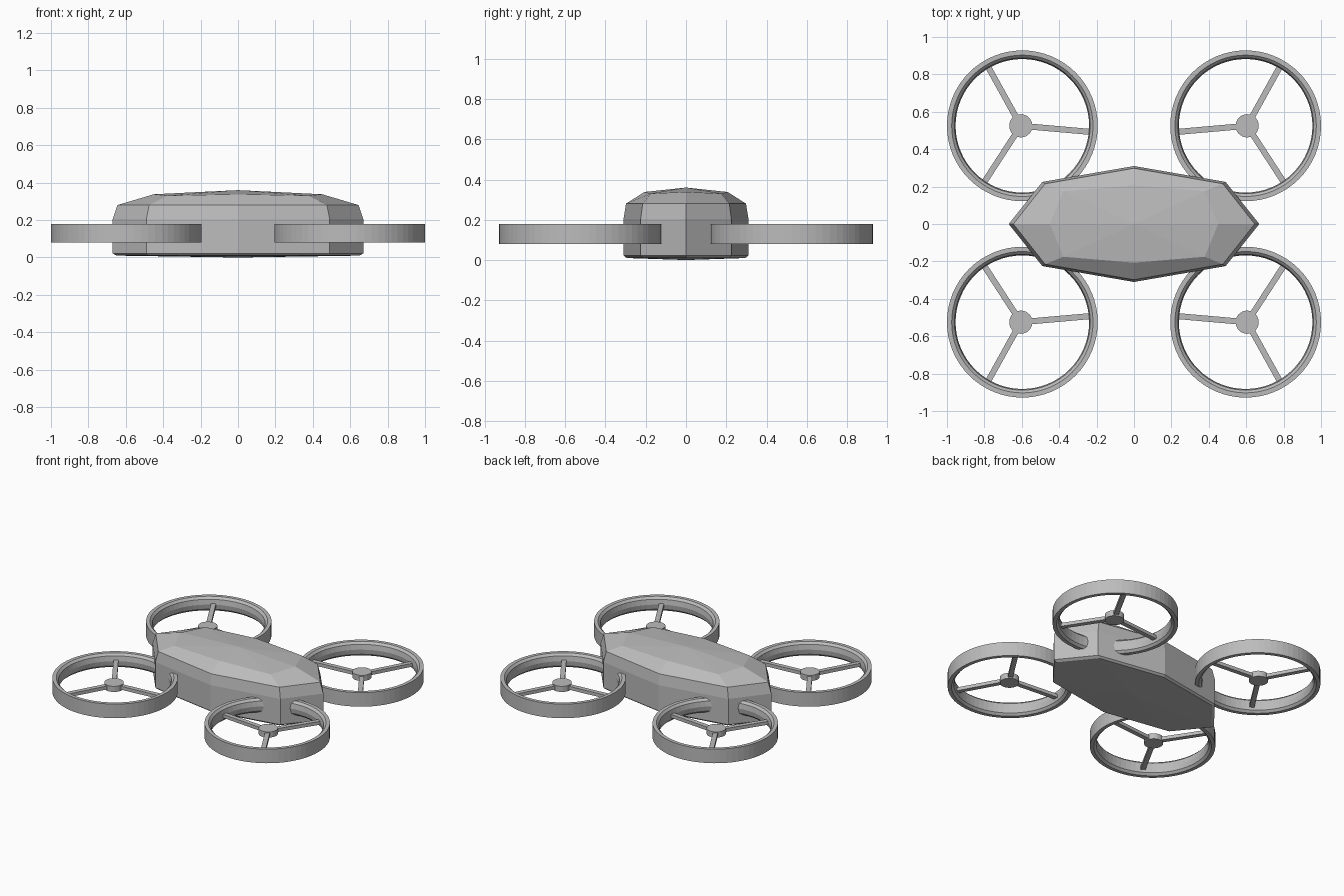
import bpy, bmesh
from math import cos, sin, pi, radians
from mathutils import Matrix, Vector

cube = bpy.data.objects.get("Cube")
if cube:
    bpy.data.objects.remove(cube)

grey = bpy.data.materials.new("plain_grey")
grey.use_nodes = True
grey.diffuse_color = (0.5, 0.5, 0.5, 1)
grey.node_tree.nodes["Principled BSDF"].inputs["Base Color"].default_value = (0.5, 0.5, 0.5, 1)


def add_object(name, bm):
    bmesh.ops.recalc_face_normals(bm, faces=bm.faces)
    mesh = bpy.data.meshes.new(name)
    bm.to_mesh(mesh)
    bm.free()
    mesh.materials.append(grey)
    obj = bpy.data.objects.new(name, mesh)
    bpy.context.collection.objects.link(obj)
    return obj


def bridge(bm, a, b):
    n = len(a)
    for i in range(n):
        j = (i + 1) % n
        bm.faces.new((a[i], a[j], b[j], b[i]))


def body_ring(bm, tip, corner, side, z, corner_z=None):
    """Eight-sided outline: pointed ends, four corners, shallow side peaks."""
    cx, cy = corner
    cz = z if corner_z is None else corner_z
    points = [(tip, 0, z), (cx, cy, cz), (0, side, z), (-cx, cy, cz),
              (-tip, 0, z), (-cx, -cy, cz), (0, -side, z), (cx, -cy, cz)]
    return [bm.verts.new(p) for p in points]


# Faceted body shell, from the belly to the low-domed roof
bm = bmesh.new()
rings = [
    body_ring(bm, 0.65, (0.475, 0.215), 0.295, 0.01),
    body_ring(bm, 0.67, (0.49, 0.225), 0.31, 0.022),
    body_ring(bm, 0.67, (0.49, 0.225), 0.31, 0.205),
    body_ring(bm, 0.645, (0.475, 0.215), 0.298, 0.28),
    body_ring(bm, 0.45, (0.378, 0.175), 0.207, 0.338, 0.33),
]
for lower, upper in zip(rings, rings[1:]):
    bridge(bm, lower, upper)
for ring, z in ((rings[0], 0), (rings[-1], 0.36)):
    peak = bm.verts.new((0, 0, z))
    for i in range(8):
        bm.faces.new((ring[i], ring[(i + 1) % 8], peak))
add_object("body", bm)


def lathe(bm, profile, segments):
    """Revolve a closed profile of (radius, z) about the z axis."""
    loops = []
    for r, z in profile:
        loops.append([bm.verts.new((r * cos(2 * pi * i / segments),
                                    r * sin(2 * pi * i / segments), z))
                      for i in range(segments)])
    for k in range(len(loops)):
        bridge(bm, loops[k], loops[(k + 1) % len(loops)])


DUCT = [(0.403, 0.08), (0.403, 0.18), (0.378, 0.18), (0.363, 0.165),
        (0.357, 0.13), (0.363, 0.095), (0.378, 0.08)]


def make_rotor(label, sx, sy):
    # Round guard ring with chamfered inner lips
    bm = bmesh.new()
    lathe(bm, DUCT, 64)
    duct = add_object(label + "_guard_ring", bm)
    duct.location = (sx * 0.597, sy * 0.525, 0)

    # Hub disc and three spokes reaching the ring
    bm = bmesh.new()
    bmesh.ops.create_cone(bm, cap_ends=True, segments=32, radius1=0.062,
                          radius2=0.062, depth=0.04,
                          matrix=Matrix.Translation((0, 0, 0.125)))
    for angle, length in ((185, 0.365), (61, 0.365), (303, 0.36)):
        direction = pi - radians(angle) if sx < 0 else radians(angle)
        turn = Matrix.Rotation(direction * sy, 4, "Z")
        place = Matrix.Translation((length / 2, 0, 0.125))
        size = Matrix.Diagonal((length, 0.032, 0.024, 1))
        bmesh.ops.create_cube(bm, size=1, matrix=turn @ place @ size)
    hub = add_object(label + "_hub_and_spokes", bm)
    hub.location = (sx * 0.605, sy * 0.525, 0)


# Four rotors, mirrored about both axes
for front_back, sy in (("front", -1), ("back", 1)):
    for side, sx in (("left", 1), ("right", -1)):
        make_rotor(front_back + "_" + side, sx, sy)
